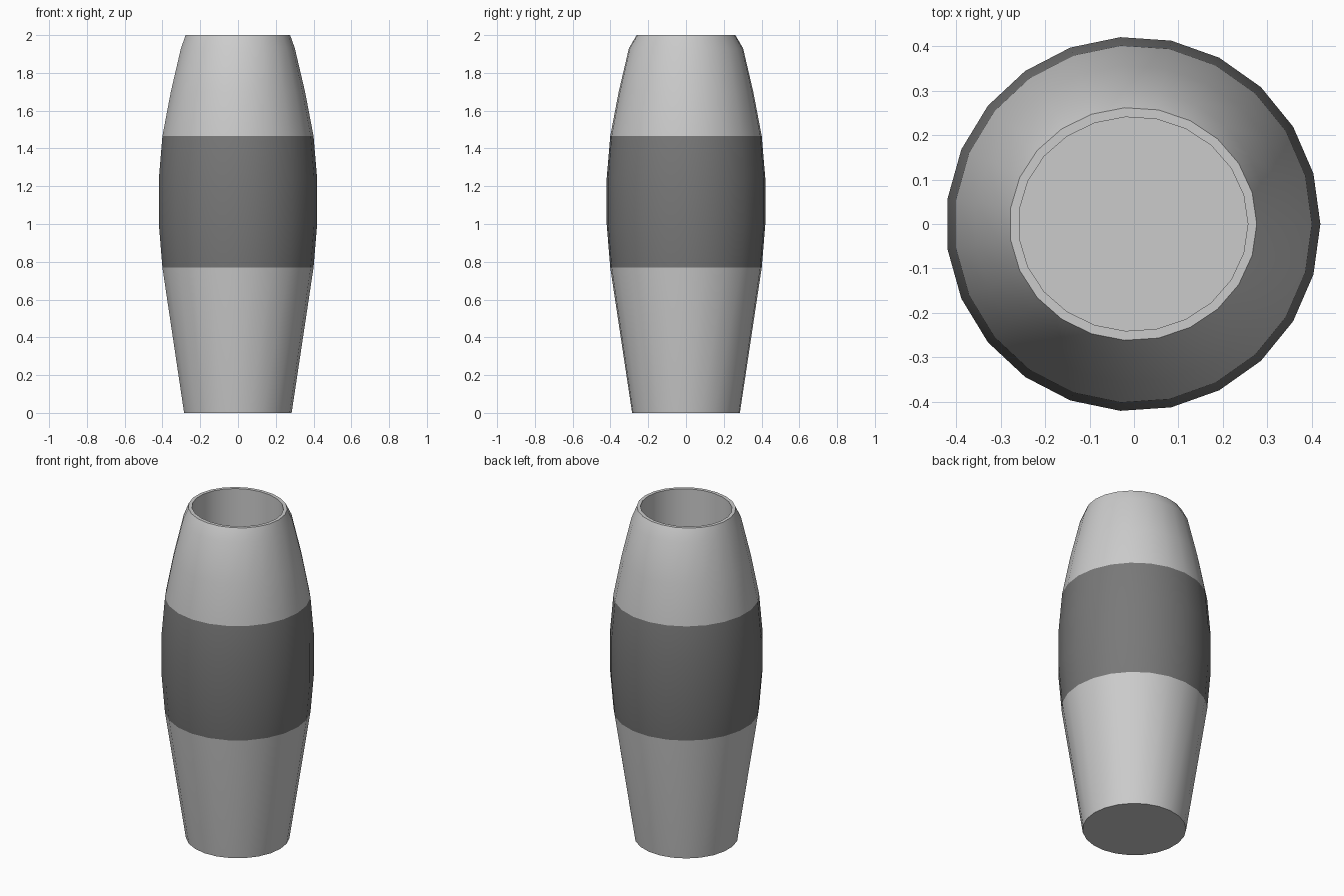
import bpy, bmesh, math

if "Cube" in bpy.data.objects:
    bpy.data.objects.remove(bpy.data.objects["Cube"])

SIDES = 23
X_SHIFT = -0.002

# Profile rings: x radius, y radius, z (outside from the bottom up, then down the bore)
RINGS = [
    (0.286, 0.286, 0.0),
    (0.402, 0.402, 0.77),
    (0.421, 0.421, 1.0),
    (0.421, 0.421, 1.24),
    (0.402, 0.402, 1.465),
    (0.357, 0.357, 1.70),
    (0.303, 0.303, 1.93),
    (0.278, 0.262, 2.0),
    (0.258, 0.241, 2.0),
    (0.258, 0.241, 0.05),
]
BAND = range(1, 4)  # ring gaps covered by the dark band


def ring(bm, rx, ry, z):
    step = 2 * math.pi / SIDES
    return [bm.verts.new((X_SHIFT + rx * math.cos(i * step), ry * math.sin(i * step), z))
            for i in range(SIDES)]


# Hollow barrel-shaped vessel
bm = bmesh.new()
loops = [ring(bm, *r) for r in RINGS]
for k, (a, b) in enumerate(zip(loops, loops[1:])):
    for i in range(SIDES):
        j = (i + 1) % SIDES
        face = bm.faces.new((a[i], a[j], b[j], b[i]))
        face.material_index = 1 if k in BAND else 0
bm.faces.new(loops[0][::-1])   # base
bm.faces.new(loops[-1])        # inside floor
bmesh.ops.recalc_face_normals(bm, faces=bm.faces)

mesh = bpy.data.meshes.new("vessel")
bm.to_mesh(mesh)
bm.free()
vessel = bpy.data.objects.new("vessel", mesh)
bpy.context.collection.objects.link(vessel)

# Body grey and dark middle band
body = bpy.data.materials.new("body_grey")
body.diffuse_color = (0.8, 0.8, 0.8, 1)
body.use_nodes = True
body.node_tree.nodes["Principled BSDF"].inputs["Base Color"].default_value = body.diffuse_color
band = bpy.data.materials.new("band_dark")
band.diffuse_color = (0.19, 0.19, 0.19, 1)
band.use_nodes = True
band.node_tree.nodes["Principled BSDF"].inputs["Base Color"].default_value = band.diffuse_color
mesh.materials.append(body)
mesh.materials.append(band)

bpy.context.view_layer.objects.active = vessel
vessel.select_set(True)
bpy.ops.object.shade_smooth_by_angle(angle=math.radians(30))
